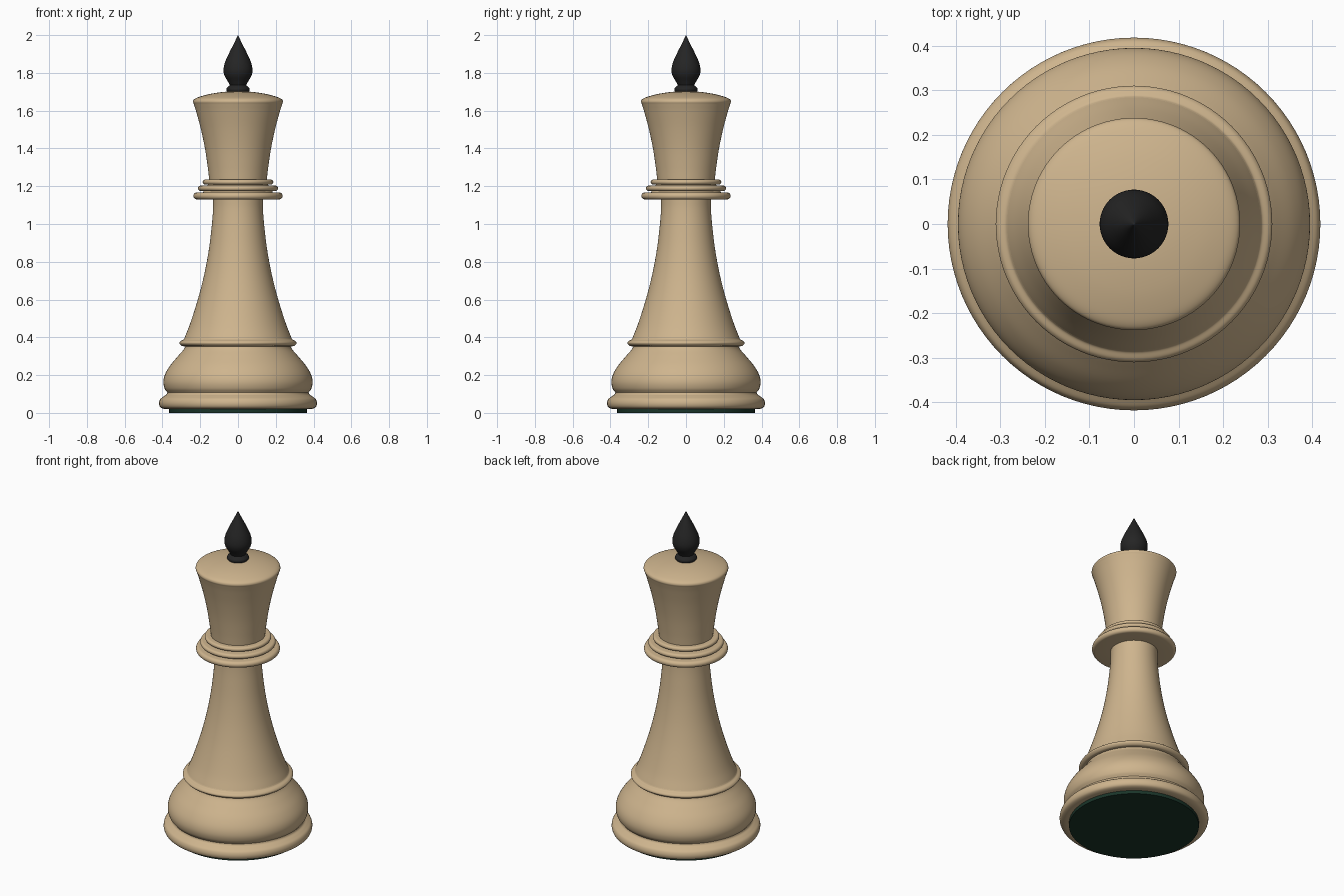
import bpy, bmesh, math
from mathutils import Vector

if "Cube" in bpy.data.objects:
    bpy.data.objects.remove(bpy.data.objects["Cube"])

SIDES = 96


def material(name, color):
    m = bpy.data.materials.new(name)
    m.diffuse_color = (*color, 1)
    m.use_nodes = True
    m.node_tree.nodes["Principled BSDF"].inputs["Base Color"].default_value = m.diffuse_color
    return m


wood = material("boxwood", (0.62, 0.46, 0.27))
black = material("black_lacquer", (0.018, 0.018, 0.018))
green = material("green_felt", (0.01, 0.035, 0.022))


def smooth(points, steps=6):
    """Catmull-Rom curve through (radius, height) points."""
    p = [Vector(q) for q in points]
    p = [2 * p[0] - p[1]] + p + [2 * p[-1] - p[-2]]
    out = []
    for a, b, c, d in zip(p, p[1:], p[2:], p[3:]):
        for i in range(steps):
            t = i / steps
            out.append(0.5 * (2 * b + (c - a) * t + (2 * a - 5 * b + 4 * c - d) * t * t
                              + (3 * b - a - 3 * c + d) * t ** 3))
    return out + [p[-2]]


def bead(r_in, r_out, z0, z1, steps=10):
    """Half-round rim with flat faces running inwards to r_in."""
    h = (z1 - z0) / 2
    arc = [(r_out - h + h * math.sin(a), z0 + h - h * math.cos(a))
           for a in (math.pi * i / steps for i in range(steps + 1))]
    return [(r_in, z0)] + arc + [(r_in, z1)]


def lathe(name, profile, mat):
    bm = bmesh.new()
    verts = [bm.verts.new((max(r, 0), 0, z)) for r, z in profile]
    edges = [bm.edges.new(pair) for pair in zip(verts, verts[1:])]
    bmesh.ops.spin(bm, geom=verts + edges, axis=(0, 0, 1), cent=(0, 0, 0),
                   angle=2 * math.pi, steps=SIDES, use_duplicate=False)
    bmesh.ops.remove_doubles(bm, verts=bm.verts, dist=1e-5)
    bmesh.ops.recalc_face_normals(bm, faces=bm.faces)
    # open shells: make sure normals point away from the axis
    widest = max(bm.faces, key=lambda f: abs(f.normal.xy.dot(f.calc_center_median().xy)))
    if widest.normal.xy.dot(widest.calc_center_median().xy) < 0:
        bmesh.ops.reverse_faces(bm, faces=bm.faces)
    mesh = bpy.data.meshes.new(name)
    bm.to_mesh(mesh)
    bm.free()
    obj = bpy.data.objects.new(name, mesh)
    bpy.context.collection.objects.link(obj)
    mesh.materials.append(mat)
    bpy.context.view_layer.objects.active = obj
    obj.select_set(True)
    bpy.ops.object.shade_smooth_by_angle(angle=math.radians(35))
    obj.select_set(False)
    return obj


# Felt pad under the base
lathe("felt_pad", [(0, 0), (0.365, 0), (0.365, 0.022)], green)

# Base: foot rim, groove, bulge
foot = smooth([(0.36, 0.02), (0.39, 0.021), (0.411, 0.03), (0.418, 0.05),
               (0.412, 0.072), (0.395, 0.086), (0.379, 0.097), (0.374, 0.108)])
bulge = smooth([(0.374, 0.108), (0.389, 0.13), (0.395, 0.165), (0.386, 0.205),
                (0.36, 0.25), (0.32, 0.298), (0.288, 0.335), (0.28, 0.352)])
lathe("base", foot + bulge[1:], wood)

# Ring on top of the base
lathe("base_ring", smooth([(0.28, 0.352), (0.298, 0.355), (0.31, 0.368),
                           (0.304, 0.38), (0.289, 0.388), (0.284, 0.395)]), wood)

# Flared stem
lathe("stem", smooth([(0.284, 0.395), (0.258, 0.46), (0.228, 0.55), (0.199, 0.65),
                      (0.173, 0.76), (0.152, 0.88), (0.138, 1.0), (0.132, 1.08),
                      (0.132, 1.135)]), wood)

# Three stacked collars
for i, (r, z0, z1) in enumerate([(0.236, 1.13, 1.167), (0.212, 1.175, 1.203),
                                 (0.187, 1.209, 1.235)]):
    lathe(f"collar_{i + 1}", bead(0.13, r, z0, z1), wood)
lathe("collar_core", [(0.185, 1.165), (0.18, 1.18), (0.165, 1.2), (0.155, 1.215)], wood)

# Head with rounded rim and shallow dome
flare = smooth([(0.152, 1.23), (0.16, 1.3), (0.175, 1.4), (0.196, 1.5),
                (0.22, 1.59), (0.234, 1.635)])
crown = smooth([(0.234, 1.635), (0.238, 1.648), (0.231, 1.661), (0.205, 1.673),
                (0.15, 1.688), (0.08, 1.699), (0, 1.703)])
lathe("head", flare + crown[1:], wood)

# Finial: small ring and pointed drop
ring = smooth([(0.052, 1.698), (0.06, 1.705), (0.061, 1.717), (0.052, 1.728), (0.043, 1.735)])
drop = smooth([(0.043, 1.735), (0.055, 1.757), (0.071, 1.785), (0.077, 1.815),
               (0.069, 1.855), (0.047, 1.905), (0.022, 1.955), (0, 2.0)])
lathe("finial", ring + drop[1:], black)
